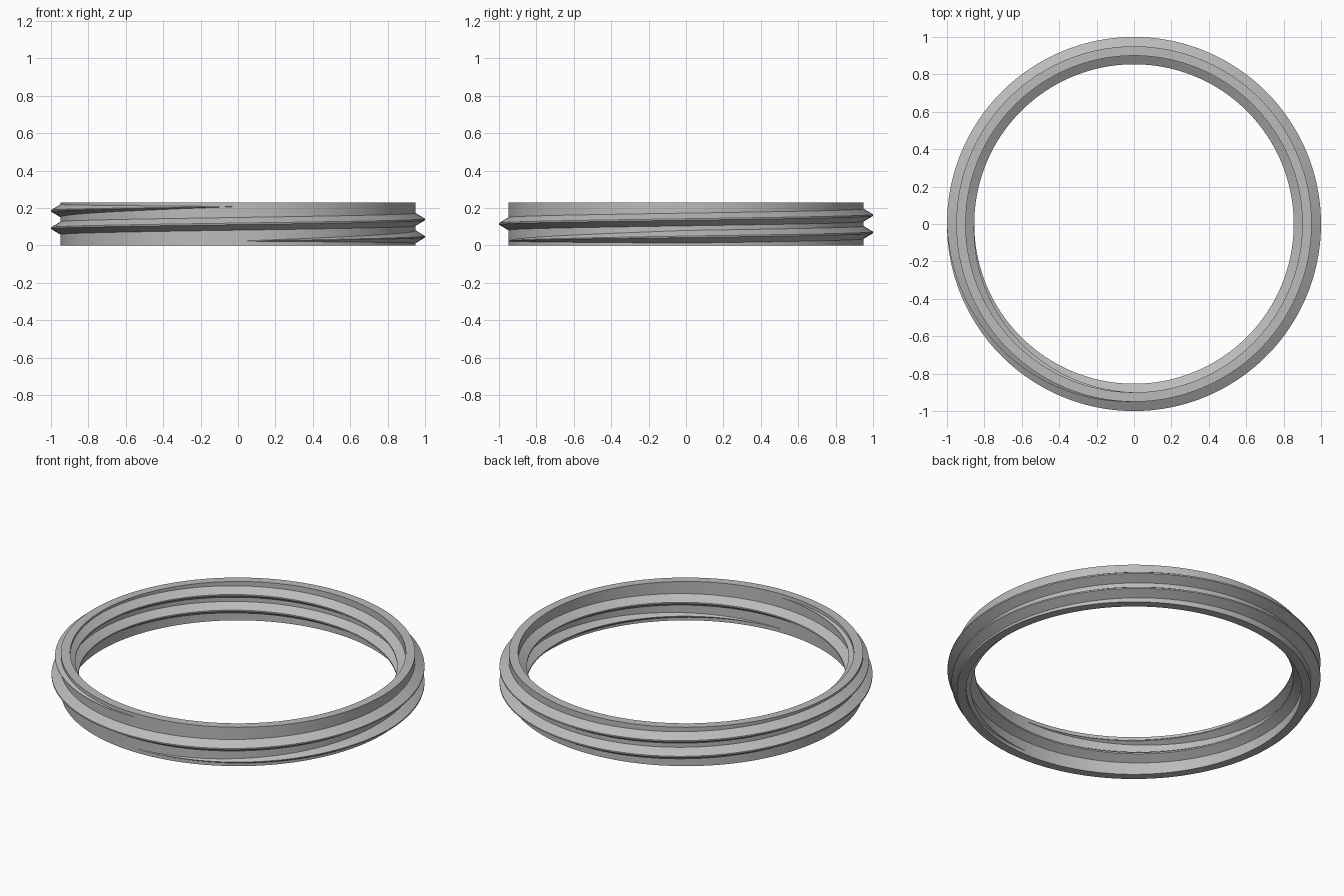
import bpy, bmesh, math

cube = bpy.data.objects.get("Cube")
if cube:
    bpy.data.objects.remove(cube)

HEIGHT = 0.23        # ring height
PITCH = 0.0925       # thread rise per turn
START_Z = 0.0225     # thread centre where it begins, at the front
OUTER, INNER, DEPTH = 0.95, 0.90, 0.048
BASE_HALF, CREST_HALF = 0.034, 0.004
STEPS = 192

metal = bpy.data.materials.new("grey metal")
metal.use_nodes = True
grey = (0.5, 0.5, 0.5, 1)
metal.diffuse_color = grey
metal.node_tree.nodes["Principled BSDF"].inputs["Base Color"].default_value = grey


def ridge(turn):
    """Thread outline (offset, z) at a point along the two-turn helix, fading at both ends."""
    fade = max(0.0, min(1.0, turn * 4, (2 - turn) * 4))
    z = START_Z + PITCH * turn
    return [(0, z - BASE_HALF * fade), (DEPTH * fade, z - CREST_HALF * fade),
            (DEPTH * fade, z + CREST_HALF * fade), (0, z + BASE_HALF * fade)]


def section(turn):
    """Closed wall section with matching outside and inside threads."""
    side = [(0, 0)] + ridge(turn) + ridge(turn + 1) + [(0, HEIGHT)]
    outside = [(OUTER + d * 1.04, z) for d, z in side]
    inside = [(INNER - d * 0.96, z) for d, z in reversed(side)]
    return outside + inside


# Sweep the section once around, starting at the front
bm = bmesh.new()
slices = []
for i in range(STEPS + 1):
    turn = i / STEPS
    a = 2 * math.pi * turn - math.pi / 2
    slices.append([bm.verts.new((r * math.cos(a), r * math.sin(a), z))
                   for r, z in section(turn)])
for s, t in zip(slices, slices[1:]):
    for j in range(len(s)):
        k = (j + 1) % len(s)
        bm.faces.new((s[j], t[j], t[k], s[k]))
bmesh.ops.remove_doubles(bm, verts=bm.verts, dist=0.00005)
bmesh.ops.recalc_face_normals(bm, faces=bm.faces)

mesh = bpy.data.meshes.new("threaded_ring")
bm.to_mesh(mesh)
bm.free()
mesh.materials.append(metal)
ring = bpy.data.objects.new("threaded_ring", mesh)
bpy.context.collection.objects.link(ring)

bpy.ops.object.select_all(action='DESELECT')
ring.select_set(True)
bpy.context.view_layer.objects.active = ring
bpy.ops.object.shade_smooth_by_angle(angle=math.radians(20))
